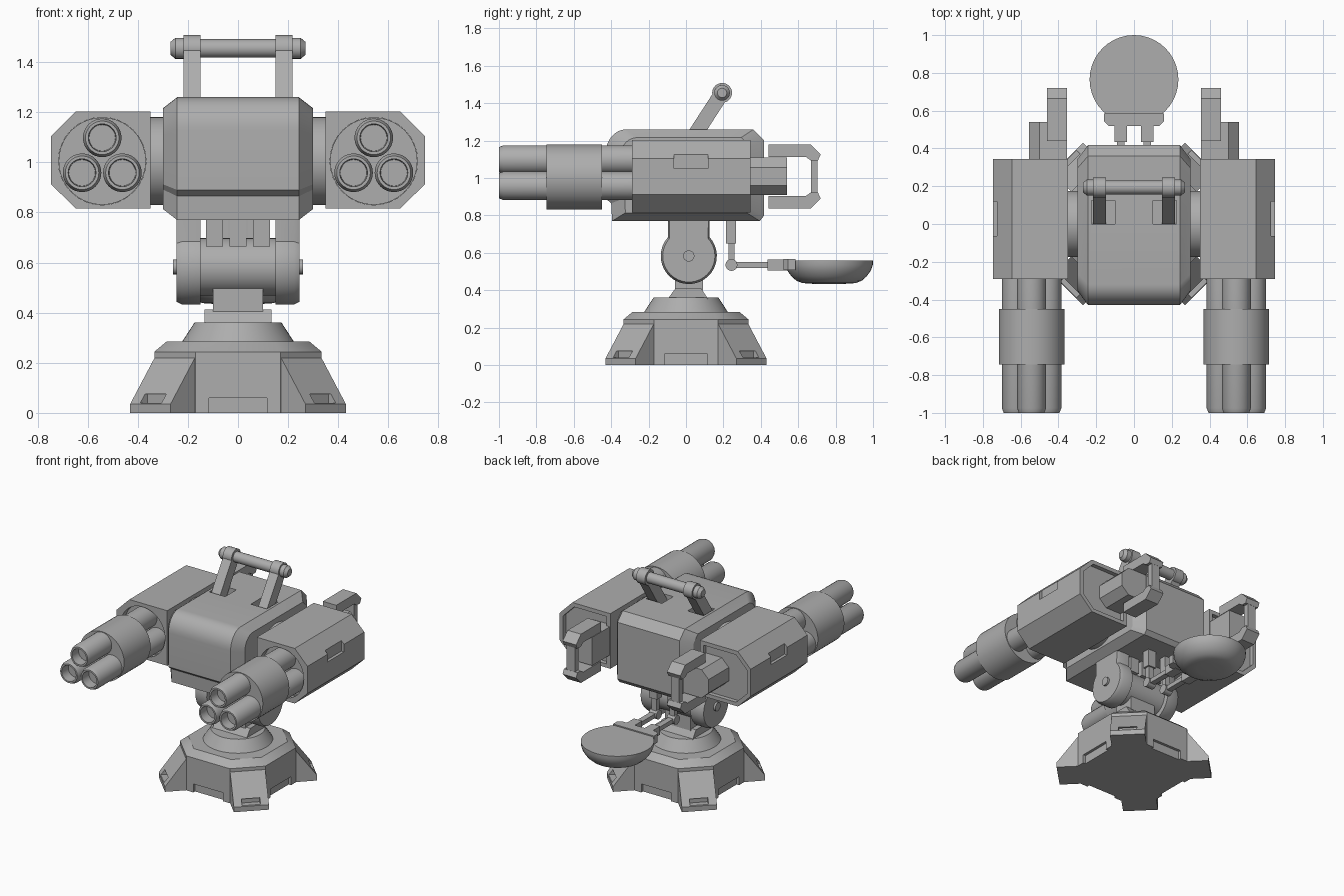
import bpy, bmesh, math
from math import pi, cos, sin, radians

if "Cube" in bpy.data.objects:
    bpy.data.objects.remove(bpy.data.objects["Cube"])

GREY = (0.42, 0.42, 0.42, 1)
mat = bpy.data.materials.new("plain_grey")
mat.use_nodes = True
mat.diffuse_color = GREY
mat.node_tree.nodes["Principled BSDF"].inputs["Base Color"].default_value = GREY


def arc(cx, cy, r, a0=0, a1=360, n=32, ry=None):
    """Points on an arc; a full turn leaves out the repeated point."""
    steps = n if a1 - a0 == 360 else n - 1
    angles = [radians(a0 + (a1 - a0) * i / steps) for i in range(n)]
    return [(cx + r * cos(a), cy + (ry or r) * sin(a)) for a in angles]


def loft(name, axis, pts, sections, c=(0, 0), flip=1):
    """Sweep an outline along an axis; sections are (position, scale about c)."""
    bm = bmesh.new()
    rings = []
    for t, k in sections:
        ring = []
        for p, q in pts:
            u, v = c[0] + (p - c[0]) * k, c[1] + (q - c[1]) * k
            co = {"x": (t, u, v), "y": (u, t, v), "z": (u, v, t)}[axis]
            ring.append(bm.verts.new((co[0] * flip, co[1], co[2])))
        rings.append(ring)
    n = len(pts)
    for a, b in zip(rings, rings[1:]):
        for i in range(n):
            j = (i + 1) % n
            bm.faces.new((a[i], a[j], b[j], b[i]))
    bm.faces.new(rings[0])
    bm.faces.new(rings[-1])
    bmesh.ops.recalc_face_normals(bm, faces=bm.faces)
    me = bpy.data.meshes.new(name)
    bm.to_mesh(me)
    bm.free()
    me.materials.append(mat)
    ob = bpy.data.objects.new(name, me)
    bpy.context.collection.objects.link(ob)
    smooth(ob)
    return ob


def smooth(ob):
    bpy.ops.object.select_all(action="DESELECT")
    ob.select_set(True)
    bpy.context.view_layer.objects.active = ob
    bpy.ops.object.shade_smooth_by_angle(angle=radians(28))


def box(name, x, y, z, flip=1):
    pts = [(x[0], y[0]), (x[1], y[0]), (x[1], y[1]), (x[0], y[1])]
    return loft(name, "z", pts, [(z[0], 1), (z[1], 1)], flip=flip)


def rod(name, axis, c, r, sections, flip=1, n=32):
    return loft(name, axis, arc(c[0], c[1], r, n=n), sections, c, flip)


def cut(ob, *cutters):
    for k in cutters:
        k.hide_render = True
        m = ob.modifiers.new("cut", "BOOLEAN")
        m.operation, m.solver, m.object = "DIFFERENCE", "EXACT", k
    bpy.context.view_layer.update()
    deps = bpy.context.evaluated_depsgraph_get()
    me = bpy.data.meshes.new_from_object(ob.evaluated_get(deps))
    ob.modifiers.clear()
    ob.data = me
    for k in cutters:
        bpy.data.objects.remove(k)
    smooth(ob)


# Octagonal base with a notch in each main side
w, h = 0.334, 0.17
octagon = [(h, -w), (w, -h), (w, h), (h, w), (-h, w), (-w, h), (-w, -h), (-h, -w)]
base = loft("base", "z", octagon, [(0, 1), (0.244, 1), (0.284, 0.857)])
notches = []
for i in range(4):
    k = box("notch_cutter", (-0.115, 0.115), (-0.4, -0.315), (-0.05, 0.06))
    k.rotation_euler.z = i * pi / 2
    notches.append(k)
cut(base, *notches)

# Four diagonal feet
foot = [(-0.3, 0), (-0.495, 0), (-0.495, 0.035), (-0.357, 0.22), (-0.3, 0.22)]
for i in range(4):
    ob = loft("foot", "x", foot, [(-0.114, 1), (0.114, 1)])
    cut(ob, box("slot_cutter", (-0.06, 0.06), (-0.6, -0.45), (0.04, 0.075)))
    ob.rotation_euler.z = pi / 4 + i * pi / 2

# Turntable and neck
rod("turntable", "z", (0, 0), 0.226, [(0.28, 1), (0.36, 0.77)], n=48)
loft("neck_foot", "x", [(-0.1, 0.35), (0.12, 0.35), (0.08, 0.412), (-0.055, 0.412)],
     [(-0.134, 1), (0.134, 1)])
box("neck", (-0.1, 0.1), (-0.06, 0.09), (0.4, 0.55))

# Tilt joint
PIV = (0.015, 0.583)
rod("tilt_drum", "x", PIV, 0.115, [(-0.16, 1), (0.16, 1)])
rod("tilt_pin", "x", PIV, 0.03, [(-0.26, 1), (0.26, 1)], n=16)
cheek = arc(*PIV, 0.15, 138, 402, 28) + [(0.127, 0.79), (-0.097, 0.79)]
for s in (1, -1):
    loft("tilt_cheek", "x", cheek, [(0.15, 1), (0.225, 1), (0.246, 0.93)], PIV, s)
for x in (-0.094, 0, 0.094):
    box("joint_block", (x - 0.034, x + 0.034), (-0.095, 0.12), (0.665, 0.79))

# Main body: rounded brow, stepped chin, chamfered sides
side = [(0.418, 0.8), (0.395, 0.77), (-0.395, 0.77), (-0.4, 0.865), (-0.43, 0.89)]
side += arc(-0.32, 1.13, 0.11, 180, 90, 9, 0.13)[0:] + [(0.36, 1.26), (0.418, 1.2)]
body = loft("body", "x", side,
            [(-0.3, 0.82), (-0.243, 1), (0.243, 1), (0.3, 0.82)], (0, 1.015))
cut(body, *[box("handle_pocket", (0.1, 0.225), (0, 0.125), (1.21, 1.3), s) for s in (1, -1)])

# Carrying handle
HX = (0.193, 1.455)
arm = [(-0.01, 1.215), (0.057, 1.171), (0.226, 1.433), (0.16, 1.477)]
for s in (1, -1):
    loft("handle_arm", "x", arm, [(0.149, 1), (0.218, 1)], flip=s)
    rod("handle_eye", "x", HX, 0.053, [(0.149, 1), (0.218, 1)], s)
    rod("handle_knob", "x", HX, 0.042, [(0.21, 1), (0.25, 1), (0.27, 0.6)], s, 20)
rod("handle_bar", "x", HX, 0.037, [(-0.22, 1), (0.22, 1)], n=20)

# Gun pods
GX, GZ = 0.542, 1.005
pod = [(0.35, 0.815), (0.646, 0.815), (0.746, 0.912), (0.746, 1.104),
       (0.646, 1.204), (0.35, 1.204)]
claw = [(0.44, 0.105), (0.44, 0.172), (0.665, 0.172), (0.72, 0.117), (0.705, 0.085),
        (0.668, 0.085), (0.64, 0.105)]
block = [(0.355, 0.91), (0.5, 0.91), (0.555, 0.96), (0.555, 1.055), (0.5, 1.11), (0.355, 1.11)]
for s, tag in ((1, "left"), (-1, "right")):
    rod(tag + "_pod_mount", "x", (0, 1.005), 0.176, [(0.25, 1), (0.36, 1)], s, 40)
    housing = loft(tag + "_pod_housing", "y", pod, [(-0.29, 1), (0.345, 1)], flip=s)
    cut(housing,
        box("side_slot", (0.725, 0.8), (-0.064, 0.118), (1.05, 1.125), s),
        rod("muzzle_well", "y", (GX, GZ), 0.175, [(-0.4, 1), (-0.24, 1)], s),
        loft("rear_well", "y", pod, [(0.315, 0.86), (0.4, 0.86)], (0.55, GZ), s))
    for a in (90, 210, 330):
        c = (GX + 0.093 * cos(radians(a)), GZ + 0.093 * sin(radians(a)))
        rod(tag + "_barrel", "y", c, 0.077,
            [(-0.2, 1), (-0.975, 1), (-1, 0.87), (-1, 0.72), (-0.93, 0.68)], s)
    rod(tag + "_barrel_sleeve", "y", (GX, GZ), 0.174, [(-0.745, 1), (-0.45, 1)], s, 40)

    # Rear block with a hooked claw above and below, joined by a bar
    loft(tag + "_rear_block", "y", block, [(0.3, 1), (0.54, 1)], flip=s)
    for up in (1, -1):
        loft(tag + "_claw", "x", [(y, 1.008 + up * z) for y, z in claw],
             [(0.355, 1), (0.46, 1)], flip=s)
    box(tag + "_claw_bar", (0.375, 0.44), (0.667, 0.704), (0.915, 1.1), s)

# Rear dish on two jointed arms
for s in (1, -1):
    box("dish_post", (0.038, 0.102), (0.215, 0.268), (0.65, 0.8), s)
    box("dish_post_lower", (0.05, 0.09), (0.226, 0.258), (0.535, 0.66), s)
    rod("dish_elbow", "x", (0.243, 0.535), 0.032, [(0.04, 1), (0.1, 1)], s, 16)
    box("dish_arm", (0.05, 0.09), (0.25, 0.45), (0.52, 0.55), s)
    box("dish_arm_end", (0.038, 0.102), (0.435, 0.54), (0.505, 0.565), s)
bracket = [(-0.16, 0.585), (-0.16, 0.545), (-0.135, 0.52), (0.135, 0.52),
           (0.16, 0.545), (0.16, 0.585)]
loft("dish_bracket", "z", bracket, [(0.508, 1), (0.568, 1)])
rod("dish", "z", (0, 0.765), 0.235,
    [(0.56, 1), (0.535, 0.995), (0.505, 0.95), (0.475, 0.86), (0.45, 0.74),
     (0.438, 0.6), (0.434, 0.35)], n=40)
